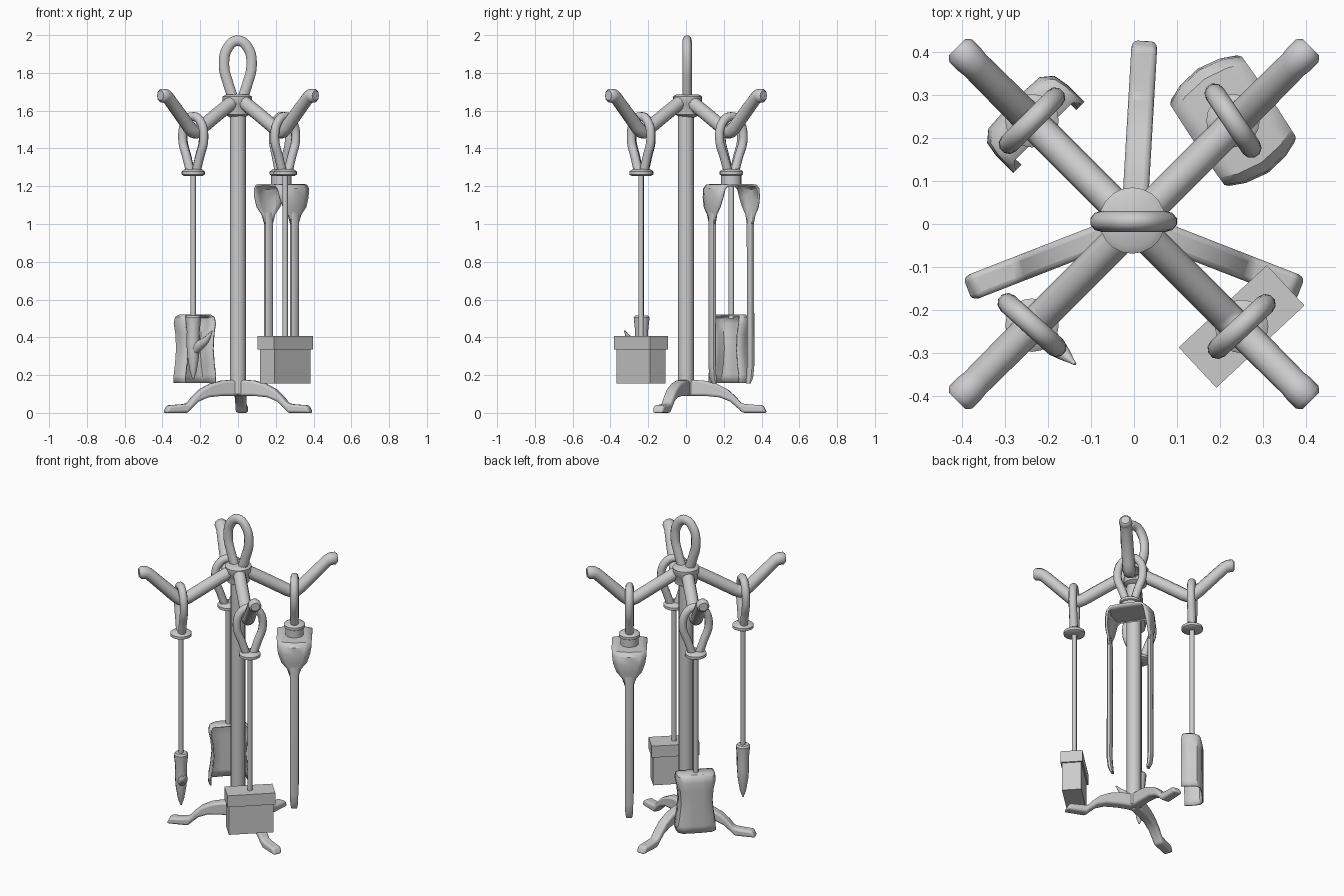
import bpy, bmesh, math
from mathutils import Vector, Matrix

if "Cube" in bpy.data.objects:
    bpy.data.objects.remove(bpy.data.objects["Cube"])


def finish(name, bm, bevel=0, thick=0, angle=40, mat=None):
    bmesh.ops.recalc_face_normals(bm, faces=bm.faces)
    me = bpy.data.meshes.new(name)
    bm.to_mesh(me)
    bm.free()
    ob = bpy.data.objects.new(name, me)
    bpy.context.collection.objects.link(ob)
    if mat:
        ob.matrix_world = mat
    if thick:
        m = ob.modifiers.new("thickness", 'SOLIDIFY')
        m.thickness, m.offset = thick, 0
    if bevel:
        m = ob.modifiers.new("bevel", 'BEVEL')
        m.width, m.segments, m.limit_method = bevel, 3, 'ANGLE'
    bpy.ops.object.select_all(action='DESELECT')
    ob.select_set(True)
    bpy.context.view_layer.objects.active = ob
    bpy.ops.object.shade_smooth_by_angle(angle=math.radians(angle))
    return ob


def loft(name, sections, closed=False, cap_start=False, cap_end=False, **kw):
    bm = bmesh.new()
    rows = [[bm.verts.new(p) for p in s] for s in sections]
    n = len(rows[0])
    for a, b in zip(rows, rows[1:]):
        for i in range(n if closed else n - 1):
            j = (i + 1) % n
            bm.faces.new((a[i], a[j], b[j], b[i]))
    if cap_start:
        bm.faces.new(rows[0])
    if cap_end:
        bm.faces.new(rows[-1])
    return finish(name, bm, **kw)


def lathe(name, profile, pos, n=20):
    circ = [(math.cos(i * math.tau / n), math.sin(i * math.tau / n)) for i in range(n)]
    secs = [[(r * c, r * s, z) for c, s in circ] for r, z in profile]
    return loft(name, secs, closed=True, cap_start=True, cap_end=True,
                mat=Matrix.Translation((pos[0], pos[1], 0)))


def tube(name, pts, radius, smooth=True, radii=None, mat=None):
    cu = bpy.data.curves.new(name, 'CURVE')
    cu.dimensions = '3D'
    cu.bevel_depth, cu.bevel_resolution, cu.use_fill_caps = radius, 3, True
    cu.resolution_u = 5
    sp = cu.splines.new('BEZIER' if smooth else 'POLY')
    store = sp.bezier_points if smooth else sp.points
    store.add(len(pts) - 1)
    for i, (q, p) in enumerate(zip(store, pts)):
        q.co = p if smooth else (*p, 1)
        if smooth:
            q.handle_left_type = q.handle_right_type = 'AUTO'
        else:
            sp.use_smooth = True
        if radii:
            q.radius = radii[i]
    ob = bpy.data.objects.new(name, cu)
    bpy.context.collection.objects.link(ob)
    if mat:
        ob.matrix_world = mat
    return ob


def frame(x, y, ang):
    return Matrix.Translation((x, y, 0)) @ Matrix.Rotation(ang, 4, 'Z')


# Central post with hub collar
lathe("post", [(.042, .1), (.042, 1.6)], (0, 0))
lathe("hub", [(.04, 1.565), (.066, 1.58), (.07, 1.635), (.077, 1.645), (.077, 1.675), (.06, 1.685)], (-.004, .008))

# Top carrying loop
half = [(.03, 1.68), (.05, 1.74), (.073, 1.84), (.052, 1.935)]
loop = [(-x, 0, z) for x, z in half] + [(0, 0, 1.971)] + [(x, 0, z) for x, z in half[::-1]]
tube("top_loop", loop, .029, mat=frame(-.001, .006, 0) @ Matrix.Diagonal((1, .85, 1, 1)))

# Three arched legs: side profile extruded and bevelled
outline = [(0, .175), (.09, .172), (.16, .155), (.22, .125), (.265, .085), (.295, .05), (.33, .045),
           (.41, .04), (.43, 0), (.30, 0), (.275, .025), (.235, .06), (.18, .082), (.1, .09), (0, .09)]
for i, (dx, dy, s) in enumerate([(.025, .43, 1), (-.39, -.152, .975), (.39, -.152, .975)]):
    secs = [[(r * s, w, z) for r, z in outline] for w in (-.03, .03)]
    loft(f"leg_{i + 1}", secs, closed=True, cap_start=True, cap_end=True, bevel=.013,
         mat=frame(0, 0, math.atan2(dy, dx)))

# Four V-shaped hook arms with knobbed tips
for i, (sx, sy) in enumerate([(-1, 1), (1, 1), (1, -1), (-1, -1)]):
    path = [(.03, 1.645), (.12, 1.572), (.205, 1.5), (.225, 1.487), (.24, 1.492), (.26, 1.515), (.37, 1.668),
            (.385, 1.678), (.403, 1.68), (.411, 1.68)]
    rad = [1, 1, 1, 1, 1, 1, .95, 1.02, 1, .7]
    tube(f"hook_arm_{i + 1}", [(sx * r, sy * r, z) for r, z in path], .037, False, rad)

# Hanging positions and angle of each tool's width direction
tools = {"shovel": (-.237, .24, math.radians(45)),
         "poker": (-.237, -.235, math.radians(-42)),
         "brush": (.25, -.238, math.radians(43)),
         "tongs": (.23, .24, math.radians(-56))}
bottoms = {"shovel": .5, "poker": .5, "brush": .4, "tongs": 1.2}

# Loop handle, collar and rod for every tool
grip = [(.022, 1.28), (.045, 1.35), (.076, 1.455), (.05, 1.545)]
for t, (x, y, a) in tools.items():
    pts = [(-u, 0, z) for u, z in grip] + [(0, 0, 1.569)] + [(u, 0, z) for u, z in grip[::-1]]
    tube(f"{t}_handle", pts, .024, mat=frame(x, y, a))
    lathe(f"{t}_collar", [(.05, 1.255), (.062, 1.262), (.062, 1.278), (.045, 1.29)], (x, y))
    r = .054 if t == "tongs" else .0145
    lathe(f"{t}_rod", [(r, bottoms[t]), (r, 1.265)], (x, y), 16 if r > .03 else 10)

# Shovel pan: curled channel, closed at the top, open toward the post
levels = [(.158, .113, 0), (.2, .112, 0), (.26, .102, 0), (.34, .094, 0), (.42, .1, 0),
          (.475, .112, 0), (.505, .108, .006), (.516, .095, .018)]
pan = []
for z, h, k in levels:
    side = [(h, -.055 + k), (h, .0), (h - .006, .035 - k), (h - .03, .055 - k), (.03, .058 - k)]
    pan.append([(-u, v, z) for u, v in side] + [(u, v, z) for u, v in side[::-1]])
loft("shovel_pan", pan, cap_end=True, thick=.008, mat=frame(*tools["shovel"]))

# Poker head with side barb
px, py, pa = tools["poker"]
lathe("poker_head", [(.004, .18), (.018, .22), (.031, .3), (.036, .37), (.034, .43), (.042, .505), (.034, .515)],
      (px, py), 12)
tube("poker_barb", [(.0, 0, .325), (.05, 0, .36), (.09, 0, .385), (.135, 0, .435)], .026,
     radii=[1, 1, .75, .12], mat=frame(px, py, pa))

# Brush: block head with a cap
for name, hx, hy, z0, z1 in [("brush_cap", .14, .064, .335, .408), ("brush_bristles", .13, .056, .155, .34)]:
    bm = bmesh.new()
    bmesh.ops.create_cube(bm, size=1, matrix=Matrix.Translation((0, 0, (z0 + z1) / 2))
                          @ Matrix.Diagonal((2 * hx, 2 * hy, z1 - z0, 1)))
    finish(name, bm, mat=frame(*tools["brush"]))

# Tongs: flared yoke strap running down into two long arms
yoke = [(.122, 1.0, .024), (.126, 1.05, .04), (.136, 1.09, .072), (.14, 1.14, .09), (.136, 1.185, .098),
        (.115, 1.204, .1), (.05, 1.206, .102)]
strap = [(-s, z, w) for s, z, w in yoke] + [(s, z, w) for s, z, w in yoke[::-1]]
across = [-1, -.6, 0, .6, 1]
loft("tongs_yoke", [[(s * (1 - .22 * (t * w / .1) ** 2), t * w, z) for t in across] for s, z, w in strap],
     thick=.012, mat=frame(*tools["tongs"]))
for side in (-1, 1):
    secs = []
    for s, z, th, w in [(.108, .155, .008, .017), (.117, .185, .013, .022), (.123, .25, .014, .024),
                        (.122, 1.0, .014, .024), (.126, 1.06, .008, .024)]:
        secs.append([(side * s + a * th, b * w, z) for a, b in
                     [(-1, -.6), (-.5, -1), (.5, -1), (1, -.6), (1, .6), (.5, 1), (-.5, 1), (-1, .6)]])
    loft("tongs_arm_" + ("left" if side < 0 else "right"), secs, closed=True, cap_start=True, cap_end=True,
         mat=frame(*tools["tongs"]))
